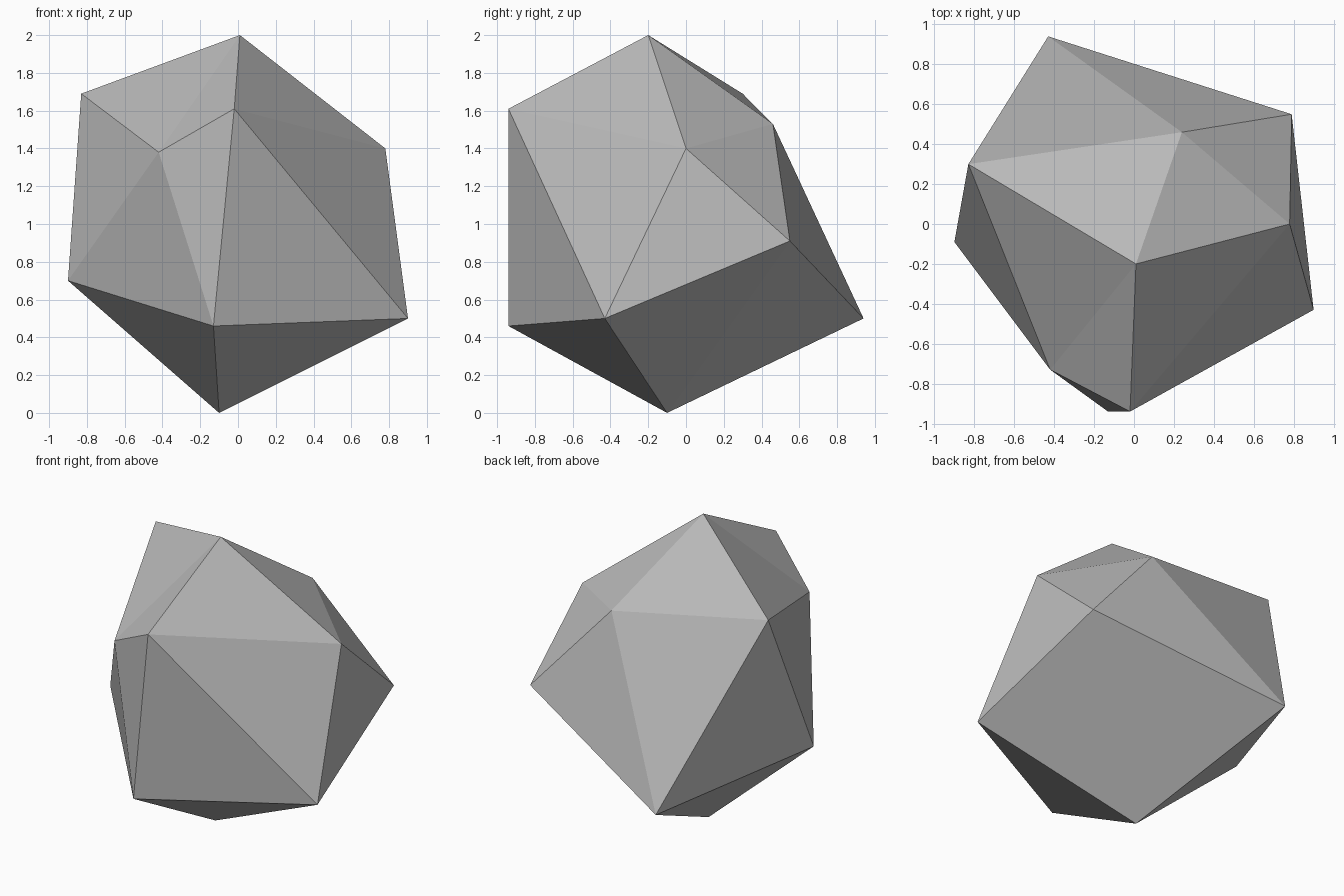
import bpy
import bmesh

# Remove the default cube only
cube = bpy.data.objects.get("Cube")
if cube:
    bpy.data.objects.remove(cube, do_unlink=True)

# Single stone colour
GREY = (0.5, 0.5, 0.5, 1.0)
stone = bpy.data.materials.new("stone grey")
stone.use_nodes = True
stone.diffuse_color = GREY
stone.node_tree.nodes["Principled BSDF"].inputs["Base Color"].default_value = GREY

# Irregular icosahedron: peak, upper ring, lower ring, foot
peak = (0.01, -0.20, 2.0)
upper_ring = [(-0.02, -0.94, 1.61), (0.78, 0.0, 1.40), (0.24, 0.46, 1.53),
              (-0.83, 0.30, 1.69), (-0.42, -0.73, 1.38)]
lower_ring = [(-0.13, -0.94, 0.46), (0.90, -0.43, 0.50), (0.79, 0.55, 0.91),
              (-0.43, 0.94, 0.50), (-0.90, -0.09, 0.70)]
foot = (-0.10, -0.10, 0.0)

bm = bmesh.new()
top = bm.verts.new(peak)
base = bm.verts.new(foot)
upper = [bm.verts.new(p) for p in upper_ring]
lower = [bm.verts.new(p) for p in lower_ring]

# Cap fans and the zigzag band between the two rings
for i in range(len(upper)):
    j = (i + 1) % len(upper)
    bm.faces.new((top, upper[i], upper[j]))
    bm.faces.new((upper[i], lower[i], lower[j]))
    bm.faces.new((upper[i], lower[j], upper[j]))
    bm.faces.new((base, lower[j], lower[i]))
bmesh.ops.recalc_face_normals(bm, faces=bm.faces[:])

# Faceted rock object
mesh = bpy.data.meshes.new("rock")
bm.to_mesh(mesh)
bm.free()
mesh.materials.append(stone)
rock = bpy.data.objects.new("rock", mesh)
bpy.context.collection.objects.link(rock)
